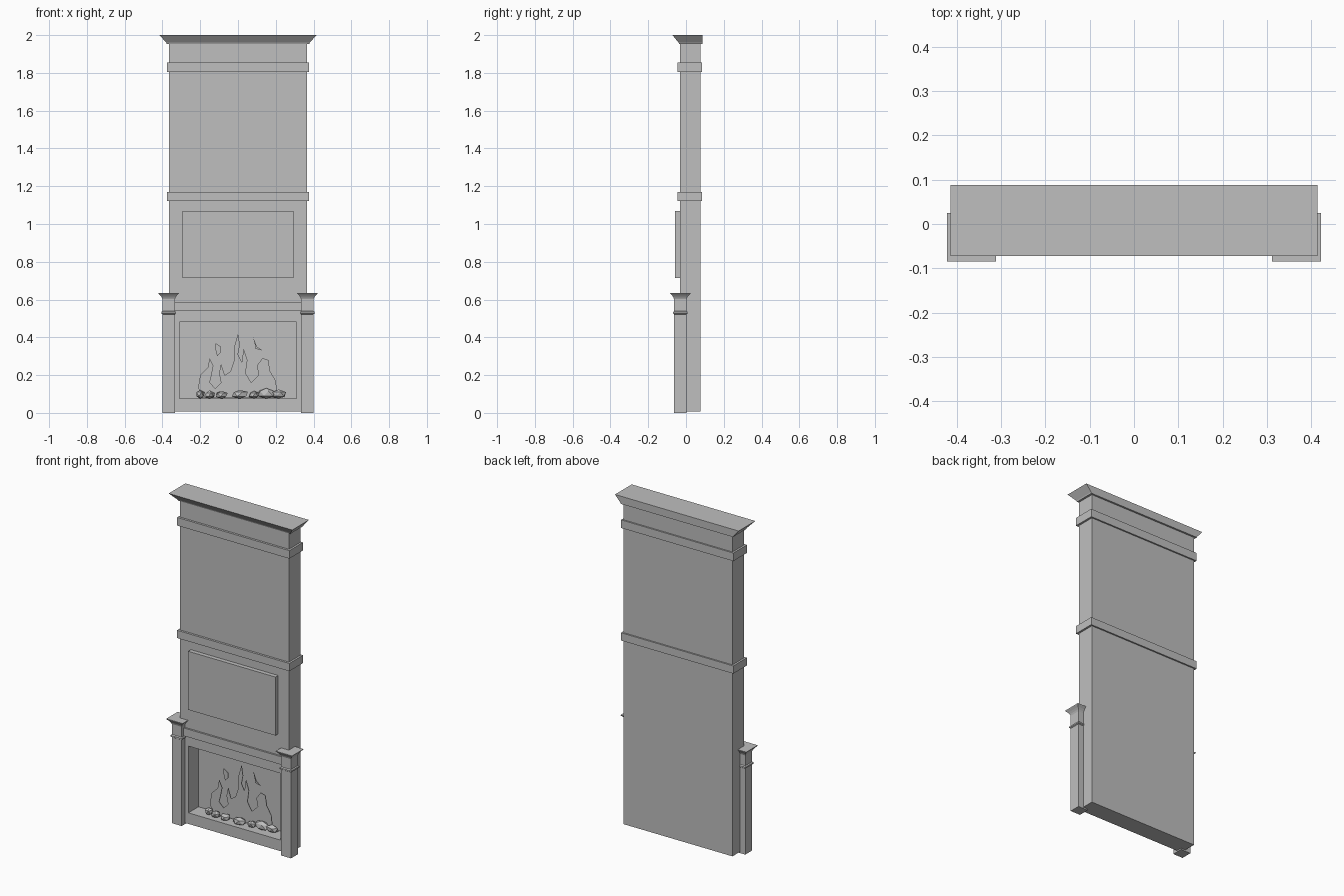
import bpy, bmesh, random
from mathutils import Vector

random.seed(4)
old = bpy.data.objects.get("Cube")
if old:
    bpy.data.objects.remove(old, do_unlink=True)

# One plain grey finish
grey = bpy.data.materials.new("plain_grey")
grey.use_nodes = True
tone = (0.52, 0.52, 0.52, 1)
grey.diffuse_color = tone
grey.node_tree.nodes["Principled BSDF"].inputs["Base Color"].default_value = tone


def finish(bm, name):
    bmesh.ops.recalc_face_normals(bm, faces=bm.faces)
    mesh = bpy.data.meshes.new(name)
    bm.to_mesh(mesh)
    bm.free()
    mesh.materials.append(grey)
    obj = bpy.data.objects.new(name, mesh)
    bpy.context.collection.objects.link(obj)
    return obj


def loft(bm, rings):
    """Stack rectangles (x0, x1, y0, y1, z) and skin them."""
    loops = [[bm.verts.new(p) for p in ((a, c, z), (b, c, z), (b, d, z), (a, d, z))]
             for a, b, c, d, z in rings]
    bm.faces.new(loops[0])
    bm.faces.new(loops[-1])
    for low, high in zip(loops, loops[1:]):
        for i in range(4):
            j = (i + 1) % 4
            bm.faces.new((low[i], low[j], high[j], high[i]))


def box(name, half, y0, y1, z0, z1):
    bm = bmesh.new()
    loft(bm, [(-half, half, y0, y1, z) for z in (z0, z1)])
    return finish(bm, name)


# Chimney body with the firebox recessed into its front face
FRONT, BACK = -0.033, 0.076
bm = bmesh.new()
loft(bm, [(-0.365, 0.365, FRONT, BACK, z) for z in (0.008, 1.96)])
bmesh.ops.recalc_face_normals(bm, faces=bm.faces)
face = min(bm.faces, key=lambda f: f.calc_center_median().y)
bmesh.ops.inset_region(bm, faces=[face], thickness=0.05)
for v in face.verts:
    v.co.x = 0.31 if v.co.x > 0 else -0.31
    v.co.z = 0.48 if v.co.z > 1 else 0.075
recess = bmesh.ops.extrude_face_region(bm, geom=[face])["geom"]
for v in recess:
    if isinstance(v, bmesh.types.BMVert):
        v.co.y = 0.064
if face.is_valid:
    bmesh.ops.delete(bm, geom=[face], context="FACES_ONLY")
finish(bm, "chimney_body")

# Trim bands, mantel beam and raised panel
box("upper_band", 0.377, -0.046, 0.085, 1.806, 1.855)
box("middle_band", 0.377, -0.046, 0.085, 1.123, 1.17)
box("mantel_beam", 0.335, -0.044, 0, 0.54, 0.588)
box("raised_panel", 0.293, -0.059, -0.03, 0.715, 1.07)

# Flared crown, flat against the wall at the back
bm = bmesh.new()
loft(bm, [(-0.377, 0.377, -0.036, 0.087, 1.953),
          (-0.38, 0.38, -0.039, 0.087, 1.96),
          (-0.415, 0.415, -0.072, 0.088, 2.0)])
finish(bm, "crown")

# Pilasters with a thin collar and flared cap
profile = [(0.033, 0), (0.033, 0.522), (0.039, 0.526), (0.039, 0.534), (0.033, 0.539),
           (0.033, 0.602), (0.037, 0.612), (0.044, 0.622), (0.054, 0.632), (0.055, 0.636)]
for side, name in ((1, "left_pilaster"), (-1, "right_pilaster")):
    bm = bmesh.new()
    cx, cy = side * 0.367, -0.03
    loft(bm, [(cx - r, cx + r, cy - r, cy + r, z) for r, z in profile])
    finish(bm, name)


# Flat flame cut-outs
def flame(name, outline, y):
    bm = bmesh.new()
    f = bm.faces.new([bm.verts.new((x / 100, y, z / 100)) for x, z in outline])
    ext = bmesh.ops.extrude_face_region(bm, geom=[f])["geom"]
    bmesh.ops.translate(bm, vec=(0, 0.004, 0),
                        verts=[g for g in ext if isinstance(g, bmesh.types.BMVert)])
    bmesh.ops.triangulate(bm, faces=[g for g in bm.faces if len(g.verts) > 4])
    finish(bm, name)


flame("main_flame", [
    (-20, 8), (-21, 14), (-20, 20), (-16, 24), (-15, 29), (-13, 25), (-14, 20), (-15, 16),
    (-12, 13), (-9, 16), (-10, 21), (-9, 26), (-7, 20), (-4, 22), (-2, 28), (-2, 35),
    (0, 42), (1, 36), (0, 31), (2, 27), (3, 34), (5, 28), (4, 21), (7, 16), (11, 20),
    (10, 25), (13, 29), (16, 28), (17, 22), (20, 17), (21, 8)], 0.033)
flame("left_wisp", [(-11, 30), (-9, 32), (-9, 35), (-12, 37), (-12, 34)], 0.033)
flame("right_wisp", [(13, 33), (10, 35), (8, 40), (9, 36), (9, 34)], 0.033)

# Chunky faceted logs along the firebox floor: x, y, half width, height
logs = [(-0.2, 0.01, 0.026, 0.05), (-0.15, 0, 0.03, 0.045), (-0.085, 0.0, 0.034, 0.045),
        (0.01, 0, 0.045, 0.052), (0.085, 0.01, 0.03, 0.045), (0.15, 0.015, 0.05, 0.06),
        (0.215, 0.02, 0.04, 0.05)]
for n, (x, y, w, h) in enumerate(logs):
    bm = bmesh.new()
    bmesh.ops.create_icosphere(bm, subdivisions=1, radius=1)
    for v in bm.verts:
        k = random.uniform(0.85, 1.1)
        v.co = Vector((x + v.co.x * w * k, y + v.co.y * 0.026 * k,
                       max(0.075, 0.073 + h / 2 + v.co.z * h / 2 * k)))
    finish(bm, f"log_{n + 1}")
